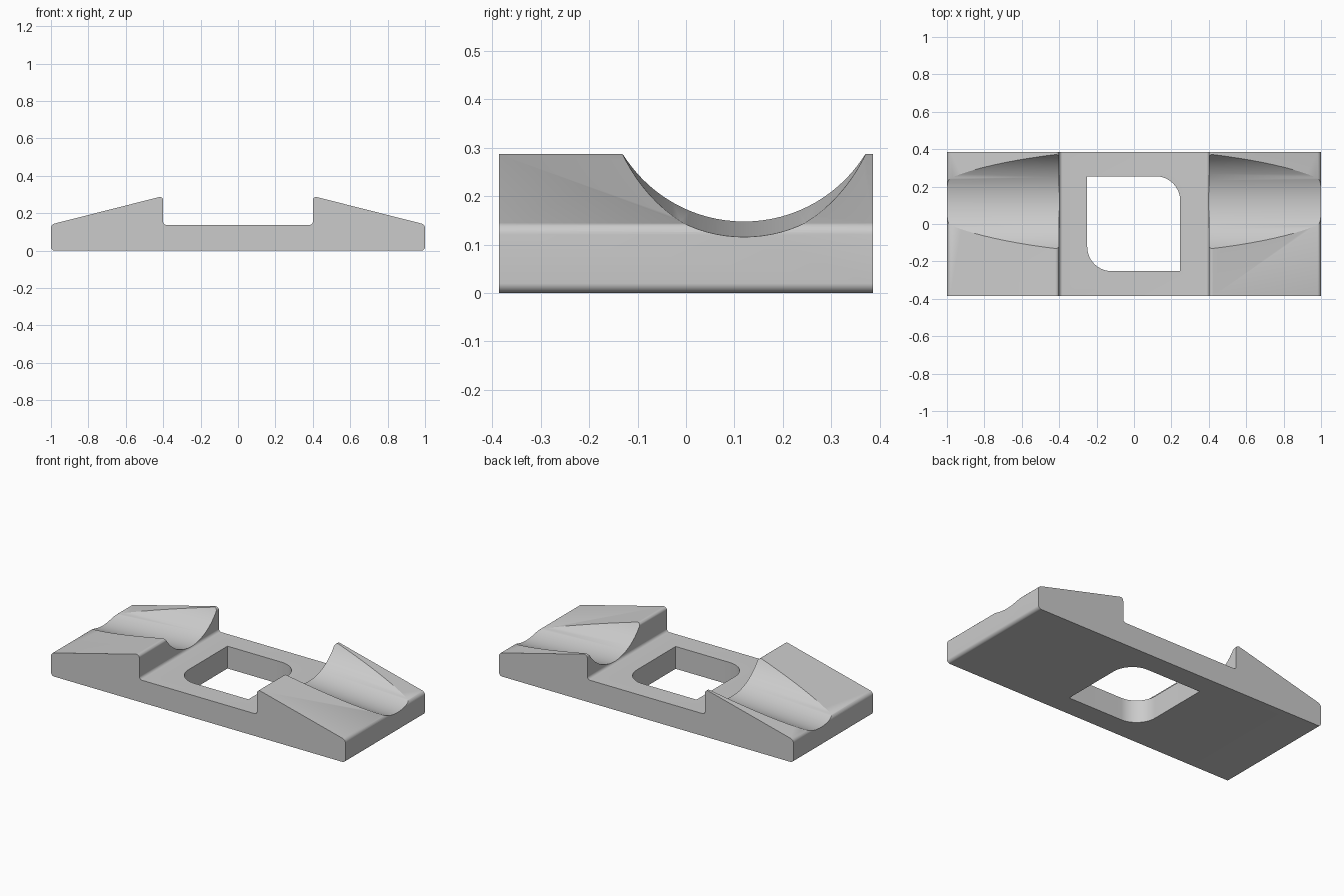
import bpy, bmesh, math
from mathutils import Vector

if "Cube" in bpy.data.objects:
    bpy.data.objects.remove(bpy.data.objects["Cube"])

grey = bpy.data.materials.new("light_grey")
grey.diffuse_color = (0.6, 0.6, 0.6, 1)
grey.use_nodes = True
grey.node_tree.nodes["Principled BSDF"].inputs["Base Color"].default_value = grey.diffuse_color


def rounded(points, steps=6):
    """Corner list (x, y, radius) -> outline with rounded corners."""
    out, n = [], len(points)
    for i, (x, y, r) in enumerate(points):
        p = Vector((x, y))
        if r == 0:
            out.append(p)
            continue
        a = (Vector(points[i - 1][:2]) - p).normalized()
        b = (Vector(points[(i + 1) % n][:2]) - p).normalized()
        half = a.angle(b) / 2
        centre = p + (a + b).normalized() * r / math.sin(half)
        start = p + a * r / math.tan(half) - centre
        end = p + b * r / math.tan(half) - centre
        for k in range(steps + 1):
            t = k / steps
            out.append(centre + start.lerp(end, t).normalized() * r)
    return out


def prism(name, outline, to3d, depth):
    """Extrude an outline by a vector."""
    bm = bmesh.new()
    face = bm.faces.new([bm.verts.new(to3d(p)) for p in outline])
    ext = bmesh.ops.extrude_face_region(bm, geom=[face])
    verts = [v for v in ext["geom"] if isinstance(v, bmesh.types.BMVert)]
    bmesh.ops.translate(bm, verts=verts, vec=depth)
    bmesh.ops.recalc_face_normals(bm, faces=bm.faces)
    mesh = bpy.data.meshes.new(name)
    bm.to_mesh(mesh)
    bm.free()
    mesh.materials.append(grey)
    ob = bpy.data.objects.new(name, mesh)
    bpy.context.collection.objects.link(ob)
    return ob


# Base plate with two wedge shoulders: mirrored side profile
half = [(1, 0, 0.02), (1, 0.14, 0.025), (0.4, 0.292, 0.018), (0.4, 0.137, 0.018)]
profile = half + [(-x, z, r) for x, z, r in reversed(half)]
block = prism("wedge_block", rounded(profile),
              lambda p: (p.x, -0.386, p.y), (0, 0.772, 0))

cutters = []

# Central window with two rounded opposite corners
window = [(-0.25, -0.252, 0.13), (0.247, -0.252, 0), (0.247, 0.255, 0.13), (-0.25, 0.255, 0)]
cutters.append(prism("window_cutter", rounded(window, 12),
                     lambda p: (p.x, p.y, -0.1), (0, 0, 0.5)))

# Round grooves across each shoulder, sloping gently outwards
R, Y, SLOPE = 0.295, 0.12, -0.053
for side, name in ((1, "right"), (-1, "left")):
    ring = [Vector((Y + R * math.cos(a), R + R * math.sin(a)))
            for a in (2 * math.pi * k / 96 for k in range(96))]
    z0 = 0.147 + 0.053 * 0.06
    cutters.append(prism(name + "_groove_cutter", ring,
                         lambda p: (side * 0.35, p.x, p.y + z0),
                         (side * 0.8, 0, 0.8 * SLOPE)))

for c in cutters:
    mod = block.modifiers.new(c.name, 'BOOLEAN')
    mod.operation, mod.solver, mod.object = 'DIFFERENCE', 'EXACT', c

# Bake the cuts, then drop the cutters
bpy.context.view_layer.update()
result = bpy.data.meshes.new_from_object(
    block.evaluated_get(bpy.context.evaluated_depsgraph_get()))
block.modifiers.clear()
block.data = result
for c in cutters:
    bpy.data.objects.remove(c)

bpy.context.view_layer.objects.active = block
block.select_set(True)
bpy.ops.object.shade_smooth_by_angle(angle=math.radians(30))
